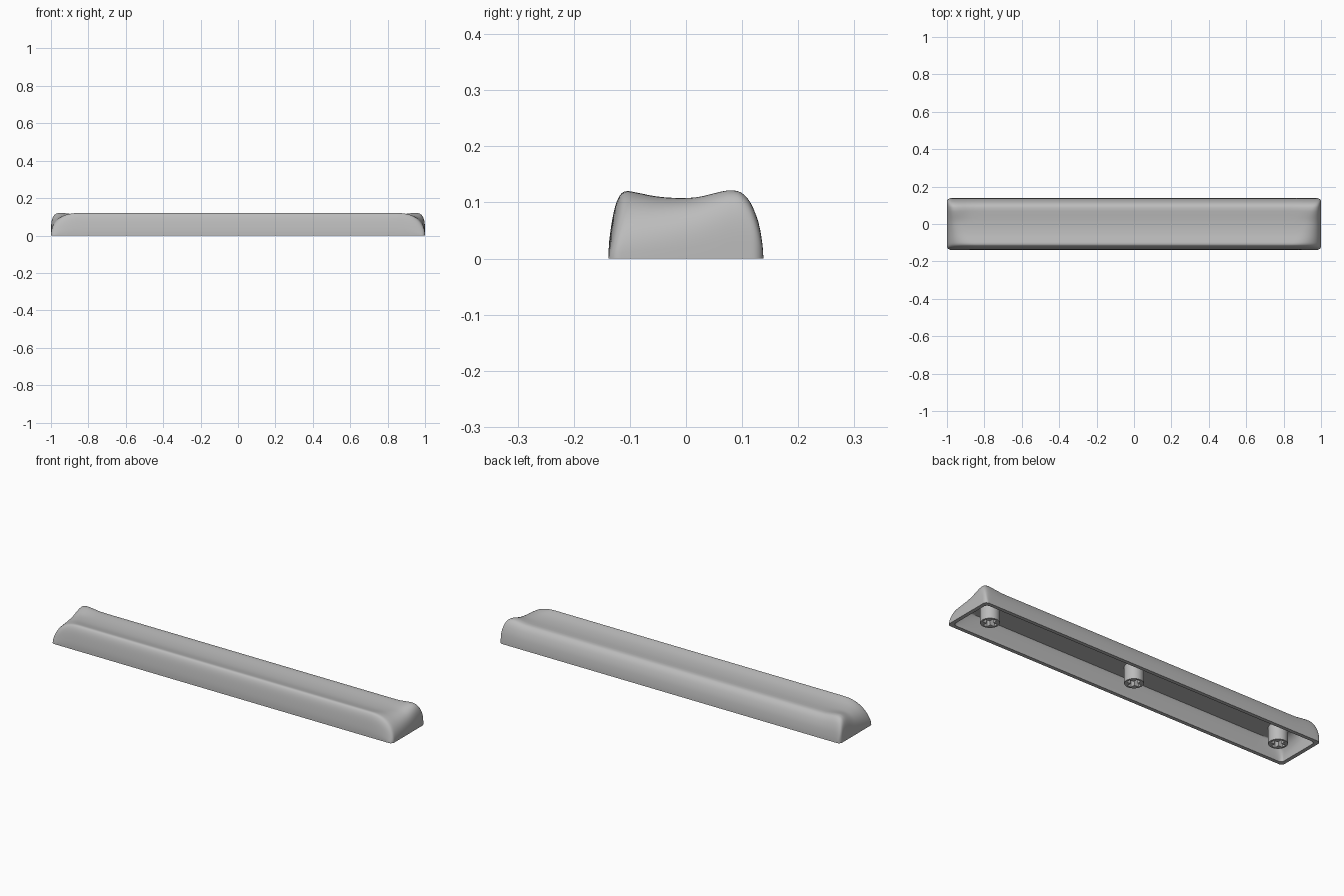
import bpy, bmesh, math

if "Cube" in bpy.data.objects:
    bpy.data.objects.remove(bpy.data.objects["Cube"], do_unlink=True)

grey = bpy.data.materials.new("plain grey")
grey.use_nodes = True
grey.diffuse_color = (0.5, 0.5, 0.5, 1)
grey.node_tree.nodes["Principled BSDF"].inputs["Base Color"].default_value = (0.5, 0.5, 0.5, 1)

HALF_Y = 0.138
CORNER = 0.02

# Cross-section of the cap, front to back (y, z)
SECTION = [(-.138, 0), (-.137, .03), (-.131, .072), (-.124, .1), (-.115, .116),
           (-.105, .12), (-.09, .118), (-.055, .111), (-.02, .108), (.02, .1085),
           (.06, .112), (.08, .113), (.098, .109), (.115, .092), (.129, .06),
           (.136, .025), (.138, 0)]


def smooth_path(pts, steps):
    """Catmull-Rom curve through the points."""
    out = []
    for i in range(len(pts) - 1):
        a, b, c, d = (pts[max(i - 1, 0)], pts[i], pts[i + 1], pts[min(i + 2, len(pts) - 1)])
        for s in range(steps):
            t = s / steps
            out.append(tuple(
                q + t * (r - p) / 2 + t * t * (p - 2.5 * q + 2 * r - w / 2)
                + t ** 3 * (1.5 * (q - r) + (w - p) / 2)
                for p, q, r, w in zip(a, b, c, d)))
    return out + [pts[-1]]


def smoothstep(v, lo, hi):
    t = min(max((v - lo) / (hi - lo), 0), 1)
    return t * t * (3 - 2 * t)


def row(y, z):
    """One lengthwise row: straight middle, ends rounded over, flatter at the front."""
    t = min(max((y + HALF_Y) / (2 * HALF_Y), 0), 1)
    crest = 0.82 + 0.13 * t ** 0.7
    power = 2 / (2 + 2 * t)
    d = min(max(HALF_Y - abs(y), 0), CORNER)
    tip = 1 - CORNER + math.sqrt(CORNER ** 2 - (CORNER - d) ** 2)
    half = [(crest * f, 1) for f in (0, .4, .8, .86, .9, .94, .97)]
    steps = 20
    for i in range(steps + 1):
        a = math.pi / 2 * i / steps
        fall = max(math.cos(a), 0) ** power if i < steps else 0
        half.append((crest + (tip - crest) * math.sin(a) ** power, fall))
    pts = []
    for x, fall in half:
        lift = 0.009 * smoothstep(y, 0, 0.08) * smoothstep(x, 0.86, 0.96) * min(z / 0.11, 1)
        pts.append((x, y, (z + lift) * fall))
    return [(-x, y, z) for x, y, z in reversed(pts[1:])] + pts


def finish(ob, angle):
    ob.data.materials.clear()
    ob.data.materials.append(grey)
    bpy.ops.object.select_all(action='DESELECT')
    ob.select_set(True)
    bpy.context.view_layer.objects.active = ob
    bpy.ops.object.shade_smooth_by_angle(angle=math.radians(angle))


def make_object(name, bm):
    bmesh.ops.recalc_face_normals(bm, faces=bm.faces)
    mesh = bpy.data.meshes.new(name)
    bm.to_mesh(mesh)
    bm.free()
    ob = bpy.data.objects.new(name, mesh)
    bpy.context.collection.objects.link(ob)
    return ob


# Hollow cap: outer skin, flat-ceilinged inner skin and the rim joining them
bm = bmesh.new()
rows = [row(y, max(z, 0)) for y, z in smooth_path(SECTION, 3)]
outer = [[bm.verts.new(p) for p in r] for r in rows]
inner = [[bm.verts.new((x * .98, y * .86, min(z * .84, .088))) for x, y, z in r] for r in rows]
for grid in (outer, inner):
    for a, b in zip(grid, grid[1:]):
        for i in range(len(a) - 1):
            bm.faces.new((a[i], a[i + 1], b[i + 1], b[i]))


def border(grid):
    return (grid[0] + [r[-1] for r in grid[1:-1]]
            + grid[-1][::-1] + [r[0] for r in grid[-2:0:-1]])


rim_out, rim_in = border(outer), border(inner)
for i in range(len(rim_out)):
    bm.faces.new((rim_out[i - 1], rim_out[i], rim_in[i], rim_in[i - 1]))
finish(make_object("cap_shell", bm), 40)


# Mounting stems with a cross-shaped socket
def prism(name, outline, x, z0, z1):
    bm = bmesh.new()
    low = [bm.verts.new((x + px, py, z0)) for px, py in outline]
    high = [bm.verts.new((x + px, py, z1)) for px, py in outline]
    bm.faces.new(low)
    bm.faces.new(high)
    for i in range(len(low)):
        bm.faces.new((low[i - 1], low[i], high[i], high[i - 1]))
    return make_object(name, bm)


circle = [(.045 * math.cos(math.tau * i / 40), .045 * math.sin(math.tau * i / 40)) for i in range(40)]
cross = []
for q in range(4):
    c, s = round(math.cos(q * math.pi / 2)), round(math.sin(q * math.pi / 2))
    for px, py in ((.035, -.011), (.035, .011), (.011, .011)):
        cross.append((px * c - py * s, px * s + py * c))

for name, x in (("right_stem", -.86), ("middle_stem", 0), ("left_stem", .86)):
    stem = prism(name, circle, x, .001, .092)
    cutter = prism("socket_cutter", cross, x, -.02, .07)
    cutter.hide_render = True
    cut = stem.modifiers.new("socket", 'BOOLEAN')
    cut.object = cutter
    cut.operation = 'DIFFERENCE'
    cut.solver = 'EXACT'
    bpy.context.view_layer.objects.active = stem
    bpy.ops.object.modifier_apply(modifier="socket")
    bpy.data.objects.remove(cutter, do_unlink=True)
    finish(stem, 30)
